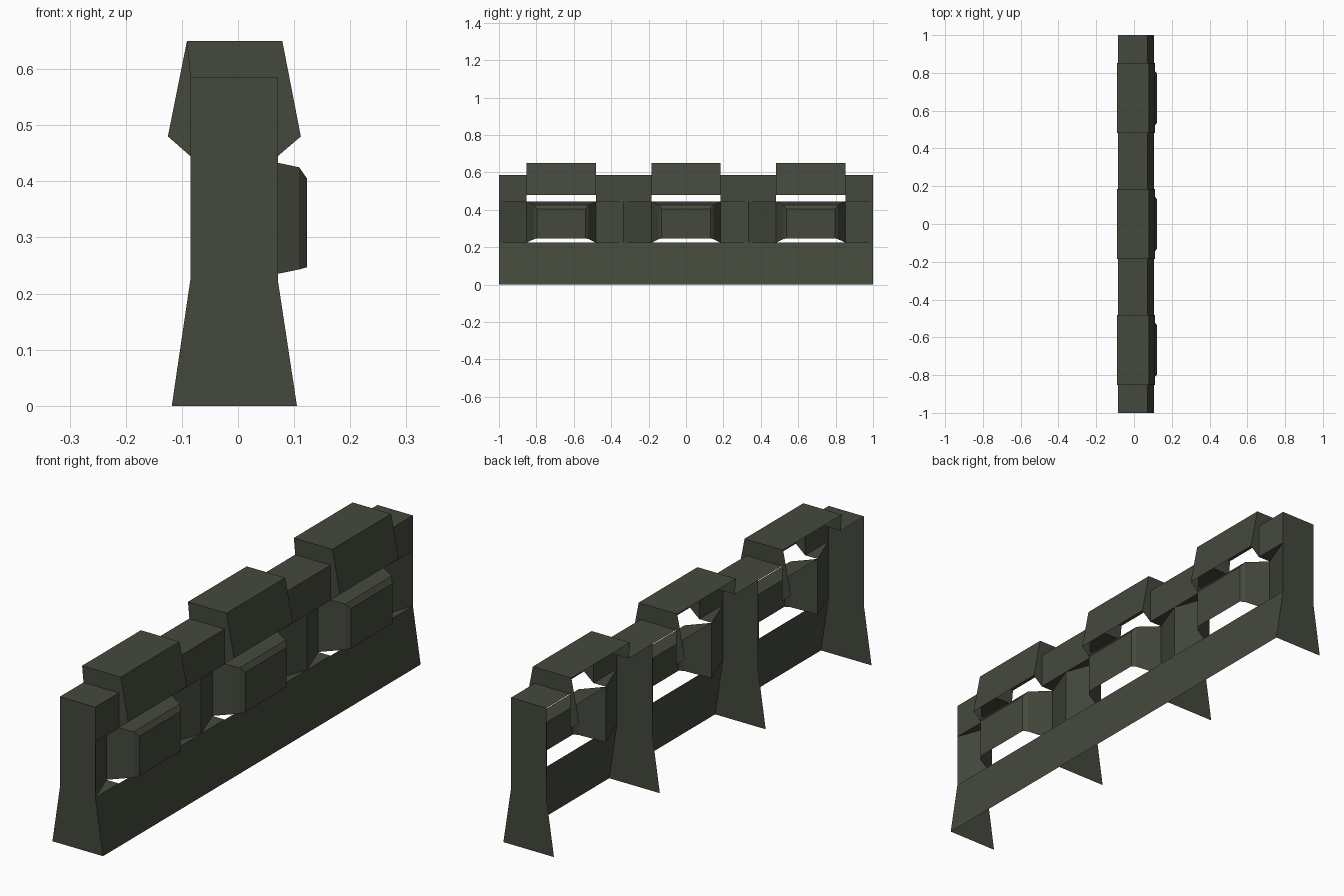
import bpy
from mathutils import Vector

if "Cube" in bpy.data.objects:
    bpy.data.objects.remove(bpy.data.objects["Cube"])

mat = bpy.data.materials.new("dark_olive_grey")
mat.diffuse_color = (0.058, 0.066, 0.046, 1)
mat.use_nodes = True
mat.node_tree.nodes["Principled BSDF"].inputs["Base Color"].default_value = mat.diffuse_color


def build(name, faces):
    """Make a sheet object from (points, outward direction) pairs."""
    verts, polys = [], []
    for pts, out in faces:
        p = [Vector(v) for v in pts]
        n = Vector()
        for a, b in zip(p, p[1:] + p[:1]):
            n += a.cross(b)
        if n.dot(Vector(out)) < 0:
            p.reverse()
        polys.append(range(len(verts), len(verts) + len(p)))
        verts += p
    me = bpy.data.meshes.new(name)
    me.from_pydata(verts, [], [list(f) for f in polys])
    me.materials.append(mat)
    ob = bpy.data.objects.new(name, me)
    bpy.context.collection.objects.link(ob)


def strip(a, b, y0, y1):
    """Quad spanning two (x, z) points from y0 to y1."""
    return [(a[0], y0, a[1]), (b[0], y0, b[1]), (b[0], y1, b[1]), (a[0], y1, a[1])]


def section(points, y):
    return [(x, y, z) for x, z in points]


THIRD = 2 / 3
HALF = 0.185          # half length of a raised cap
FRONT, BACK, TOP = 0.071, -0.085, 0.585
LOW, HIGH = 0.224, 0.445
INSET = 0.016         # depth of the panel edges

# Sloped lower skirt
build("lower_skirt", [(strip((0.105, 0), (FRONT, LOW), -1, 1), (1, 0, 0))])

# Cross plates: two ends and two inner ribs
rib = [(-0.118, 0), (0.105, 0), (FRONT, LOW), (FRONT, TOP), (BACK, TOP), (BACK, LOW)]
for i in range(4):
    build("cross_plate", [(section(rib, -1 + i * THIRD), (0, -1 if i == 0 else 1, 0))])

for i in (-1, 0, 1):
    c = i * THIRD

    # Half posts on each side of the bay, with tapered recesses
    for s in (-1, 1):
        ya, yb = c + s / 3, c + s * HALF
        outer, inner = (FRONT, ya), (INSET, yb)
        post = [
            (strip((FRONT, HIGH), (FRONT, TOP), ya, yb), (1, 0, 0)),
            (strip((FRONT, TOP), (BACK, TOP), ya, yb), (0, 0, 1)),
            ([(*outer, LOW), (*inner, LOW), (*inner, HIGH), (*outer, HIGH)], (1, 0, 0)),
        ]
        for z, d in ((LOW, 1), (HIGH, -1)):
            post.append(([(*outer, z), (*inner, z), (FRONT, yb, z)], (0, 0, d)))
        build("post", post)

    # Bulging panel with bevelled rim
    plan = [(INSET, 0.185, LOW, HIGH), (0.109, 0.146, 0.243, 0.425), (0.123, 0.13, 0.247, 0.405)]
    panel = []
    for s in (-1, 1):
        for (x0, y0, b0, t0), (x1, y1, b1, t1) in zip(plan, plan[1:]):
            panel.append(([(x0, c + s * y0, b0), (x1, c + s * y1, b1),
                           (x1, c + s * y1, t1), (x0, c + s * y0, t0)], (0.5, s, 0)))
    for (x0, y0, b0, t0), (x1, y1, b1, t1) in zip(plan, plan[1:]):
        panel.append(([(x0, c - y0, t0), (x0, c + y0, t0),
                       (x1, c + y1, t1), (x1, c - y1, t1)], (0.3, 0, 1)))
    x, y, b, t = plan[-1]
    panel.append((strip((x, b), (x, t), c - y, c + y), (1, 0, 0)))
    build("bulging_panel", panel)

    # Raised cap: top, sloped face and collar ends
    y0, y1 = c - HALF, c + HALF
    back_top, front_top, lip = (-0.091, 0.65), (0.079, 0.65), (0.112, 0.48)
    cap = [
        (strip(back_top, front_top, y0, y1), (0, 0, 1)),
        (strip(front_top, lip, y0, y1), (1, 0, 0)),
    ]
    for y, d in ((y0, -1), (y1, 1)):
        cap.append((section([back_top, front_top, (FRONT, TOP), (BACK, TOP)], y), (0, d, 0)))
        cap.append((section([front_top, lip, (FRONT, HIGH), (FRONT, TOP)], y), (0, d, 0)))
    cap.append((section([back_top, (BACK, TOP), (BACK, HIGH), (-0.125, 0.48)], y1), (0, 1, 0)))
    build("raised_cap", cap)
